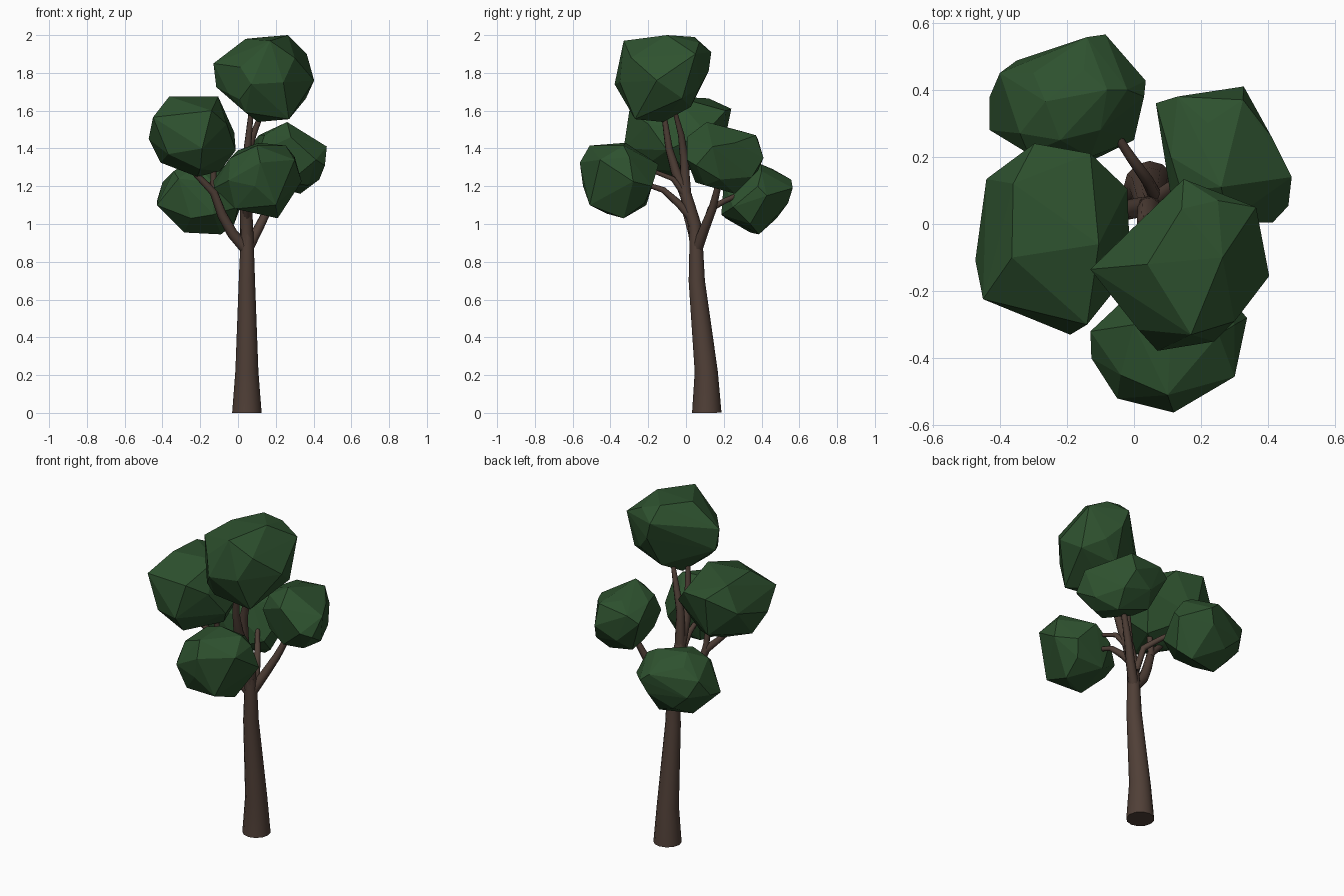
import bpy, bmesh
from mathutils import Vector


def material(name, color):
    m = bpy.data.materials.new(name)
    m.diffuse_color = (*color, 1)
    return m


bark = material("bark", (0.08, 0.05, 0.038))
leaf = material("leaf", (0.027, 0.083, 0.028))


def limb(name, pts, sides=2):
    """Tapered round tube through (x, y, z, radius) points."""
    cu = bpy.data.curves.new(name, 'CURVE')
    cu.dimensions = '3D'
    cu.bevel_depth = 1
    cu.bevel_resolution = sides
    cu.use_fill_caps = True
    sp = cu.splines.new('POLY')
    sp.points.add(len(pts) - 1)
    for p, (x, y, z, r) in zip(sp.points, pts):
        p.co = (x, y, z, 1)
        p.radius = r
    sp.use_smooth = True
    cu.materials.append(bark)
    ob = bpy.data.objects.new(name, cu)
    bpy.context.collection.objects.link(ob)


def clump(name, pts):
    """Faceted leaf clump: convex hull of a few corner points."""
    bm = bmesh.new()
    for p in pts:
        bm.verts.new(Vector(p))
    res = bmesh.ops.convex_hull(bm, input=bm.verts)
    junk = {v for v in res["geom_interior"] if isinstance(v, bmesh.types.BMVert)}
    bmesh.ops.delete(bm, geom=list(junk), context='VERTS')
    bmesh.ops.recalc_face_normals(bm, faces=bm.faces)
    me = bpy.data.meshes.new(name)
    bm.to_mesh(me)
    bm.free()
    me.materials.append(leaf)
    bpy.context.collection.objects.link(bpy.data.objects.new(name, me))


# Trunk and its upward continuation
limb("trunk", [(.047, .11, 0, .078), (.047, .107, .22, .061), (.047, .057, .7, .043),
               (.048, .054, .88, .036), (.047, .05, .96, .034)], 4)
limb("leader", [(.047, .055, .86, .034), (.045, .045, 1.0, .035), (.04, .0, 1.15, .032),
                (.04, -.055, 1.28, .026), (.05, -.09, 1.4, .02), (.07, -.12, 1.6, .013)])
limb("leader_fork", [(.04, .0, 1.15, .03), (.045, -.01, 1.35, .023),
                     (.08, -.025, 1.47, .018), (.13, -.06, 1.6, .012)])
# Side branches
limb("left_branch", [(.047, .055, .86, .03), (-.03, .04, .95, .029), (-.085, .01, 1.05, .026),
                     (-.13, -.01, 1.17, .022), (-.24, -.05, 1.28, .014)])
limb("left_twig", [(-.12, .0, 1.14, .02), (-.13, -.01, 1.2, .018), (-.13, -.03, 1.34, .013)])
limb("right_branch", [(.047, .055, .86, .03), (.11, .1, .98, .026),
                      (.16, .14, 1.08, .022), (.23, .18, 1.24, .015)])
limb("back_branch", [(.06, .09, .95, .02), (.04, .13, 1.08, .018),
                     (-.01, .2, 1.12, .015), (-.07, .29, 1.16, .012)])
limb("front_branch", [(.045, .04, 1.02, .024), (.05, -.03, 1.1, .021),
                      (.06, -.12, 1.18, .016), (.08, -.24, 1.22, .011)])
limb("front_twig", [(.05, -.01, 1.16, .018), (.07, -.07, 1.24, .014), (.09, -.2, 1.29, .01)])

# Leaf clumps
clump("top_foliage", [
    (-.13, -.135, 1.85), (.07, -.378, 1.74), (.148, .134, 1.91), (.403, -.155, 1.76),
    (.264, -.10, 2.0), (.364, .05, 1.90), (.013, -.315, 1.83), (.17, -.33, 1.97),
    (.24, -.35, 1.75), (.105, -.12, 1.54), (.27, -.27, 1.555), (.36, -.02, 1.665),
    (-.115, -.12, 1.725), (.142, .045, 1.99), (.04, -.12, 1.98), (.18, .12, 1.81),
    (.15, .025, 1.62), (.04, -.285, 1.59), (.3, -.29, 1.88), (.0, -.02, 1.8),
    (.25, .07, 1.96), (.26, .07, 1.72), (-.05, -.235, 1.69), (.01, -.31, 1.66)])
clump("left_foliage", [
    (-.473, -.108, 1.45), (-.45, -.224, 1.565), (-.19, -.33, 1.40), (-.14, -.30, 1.60),
    (-.02, .105, 1.485), (-.13, .21, 1.60), (-.297, .24, 1.61), (-.44, .134, 1.52),
    (-.364, -.10, 1.675), (-.36, .12, 1.665), (-.105, -.06, 1.675), (-.012, -.10, 1.39),
    (-.095, .0, 1.28), (-.216, -.05, 1.25), (-.41, -.05, 1.325), (-.2, -.24, 1.29),
    (-.28, .19, 1.37), (-.37, -.24, 1.37), (-.06, -.2, 1.53)])
clump("front_foliage", [
    (-.13, -.32, 1.23), (-.127, -.40, 1.19), (-.05, -.52, 1.23), (.118, -.562, 1.325),
    (.30, -.455, 1.34), (.337, -.28, 1.225), (.10, -.51, 1.415), (.253, -.33, 1.415),
    (.0, -.30, 1.39), (.21, -.33, 1.03), (-.015, -.47, 1.08), (.15, -.145, 1.315),
    (.05, -.21, 1.10), (.2, -.51, 1.10), (.25, -.18, 1.2), (.03, -.17, 1.25),
    (.09, -.545, 1.2), (.11, -.32, 1.43), (-.04, -.45, 1.35), (.1, -.42, 1.055),
    (.3, -.3, 1.355), (.22, -.22, 1.11)])
clump("right_foliage", [
    (.065, .36, 1.41), (.13, .38, 1.45), (.327, .41, 1.35), (.26, .11, 1.54),
    (.47, .14, 1.41), (.46, .054, 1.31), (.413, .004, 1.34), (.28, .005, 1.46),
    (.43, .18, 1.235), (.33, .26, 1.16), (.27, .05, 1.22), (.11, .08, 1.38),
    (.15, .30, 1.21), (.11, .2, 1.47), (.36, .35, 1.25), (.2, .38, 1.28),
    (.325, .37, 1.47), (.22, .3, 1.49), (.16, .18, 1.22), (.14, .1, 1.47),
    (.15, .09, 1.27), (.41, .26, 1.43), (.37, .1, 1.205)])
clump("back_foliage", [
    (-.43, .28, 1.10), (-.43, .38, 1.12), (-.40, .45, 1.22), (-.35, .487, 1.12),
    (-.14, .557, 1.235), (-.085, .565, 1.19), (.035, .427, 1.15), (.03, .38, 1.20),
    (.0, .25, 1.09), (-.13, .187, 1.05), (-.315, .21, 1.24), (-.264, .365, 1.33),
    (-.285, .34, .955), (-.09, .386, .945), (-.12, .54, 1.11), (-.13, .2, 1.22),
    (-.02, .34, 1.0), (-.08, .4, 1.315), (-.25, .21, 1.03), (-.1, .28, 1.28),
    (-.15, .46, 1.29), (-.3, .45, 1.28), (-.25, .48, 1.03), (-.02, .4, 1.28),
    (-.22, .25, 1.31), (-.34, .27, 1.28)])
